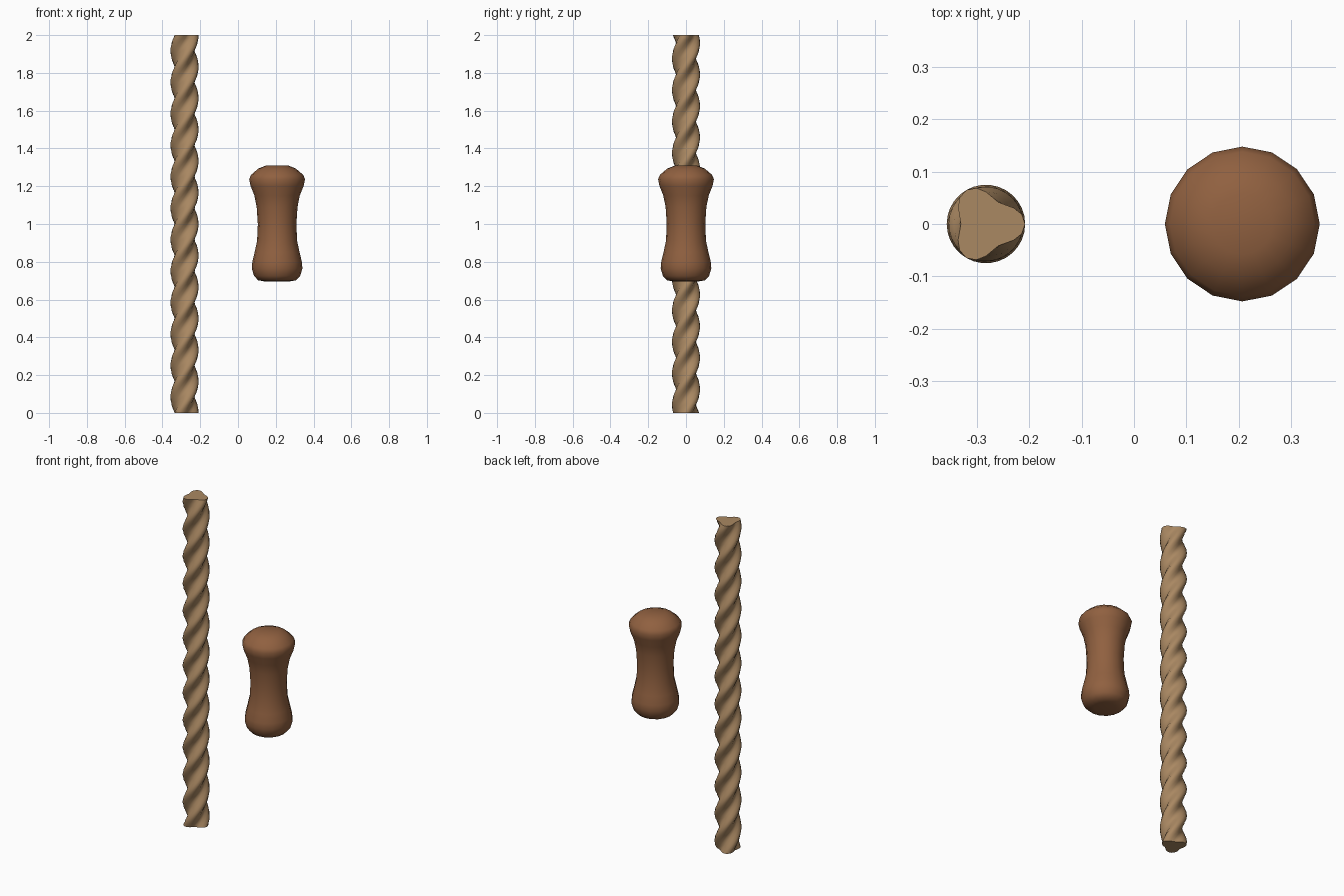
import bpy
import bmesh
from math import cos, sin, tau, radians

cube = bpy.data.objects.get("Cube")
if cube:
    bpy.data.objects.remove(cube, do_unlink=True)


def make_material(name, rgb):
    mat = bpy.data.materials.new(name)
    mat.use_nodes = True
    color = (*rgb, 1.0)
    mat.diffuse_color = color
    mat.node_tree.nodes["Principled BSDF"].inputs["Base Color"].default_value = color
    return mat


def loft(name, rings, location, mat, sharp_angle):
    """Skin a stack of closed rings and cap both ends."""
    bm = bmesh.new()
    loops = [[bm.verts.new(p) for p in ring] for ring in rings]
    n = len(loops[0])
    for low, high in zip(loops, loops[1:]):
        for i in range(n):
            j = (i + 1) % n
            bm.faces.new((low[i], low[j], high[j], high[i]))
    bm.faces.new(loops[0][::-1])
    bm.faces.new(loops[-1])
    mesh = bpy.data.meshes.new(name)
    bm.to_mesh(mesh)
    bm.free()
    mesh.materials.append(mat)
    obj = bpy.data.objects.new(name, mesh)
    obj.location = location
    bpy.context.collection.objects.link(obj)
    bpy.ops.object.select_all(action='DESELECT')
    bpy.context.view_layer.objects.active = obj
    obj.select_set(True)
    bpy.ops.object.shade_smooth_by_angle(angle=radians(sharp_angle))
    return obj


rope_tan = make_material("rope tan", (0.40, 0.246, 0.122))
wood_brown = make_material("wood brown", (0.28, 0.118, 0.051))

# Rope: three-lobed section twisted four full turns
SIDES, STEPS, TURNS, HEIGHT = 24, 120, 4, 2.0


def rope_ring(step):
    t = step / STEPS
    ring = []
    for i in range(SIDES):
        a = tau * i / SIDES
        r = 0.0615 + 0.0135 * cos(3 * a)
        b = a + tau * TURNS * t
        ring.append((r * cos(b), r * sin(b), HEIGHT * t))
    return ring


loft("twisted_rope", [rope_ring(s) for s in range(STEPS + 1)],
     (-0.283, 0, 0), rope_tan, 60)

# Handle: waisted grip turned with sixteen sides
profile = [(0.06, 0.695), (0.1, 0.702), (0.122, 0.725), (0.134, 0.765),
           (0.131, 0.8), (0.119, 0.85), (0.106, 0.91), (0.102, 1.0),
           (0.108, 1.09), (0.12, 1.15), (0.14, 1.2), (0.148, 1.237),
           (0.138, 1.26), (0.1, 1.293), (0.058, 1.31)]
rings = [[(r * cos(tau * i / 16), r * sin(tau * i / 16), z) for i in range(16)]
         for r, z in profile]
loft("handle_grip", rings, (0.207, 0, 0), wood_brown, 50)
